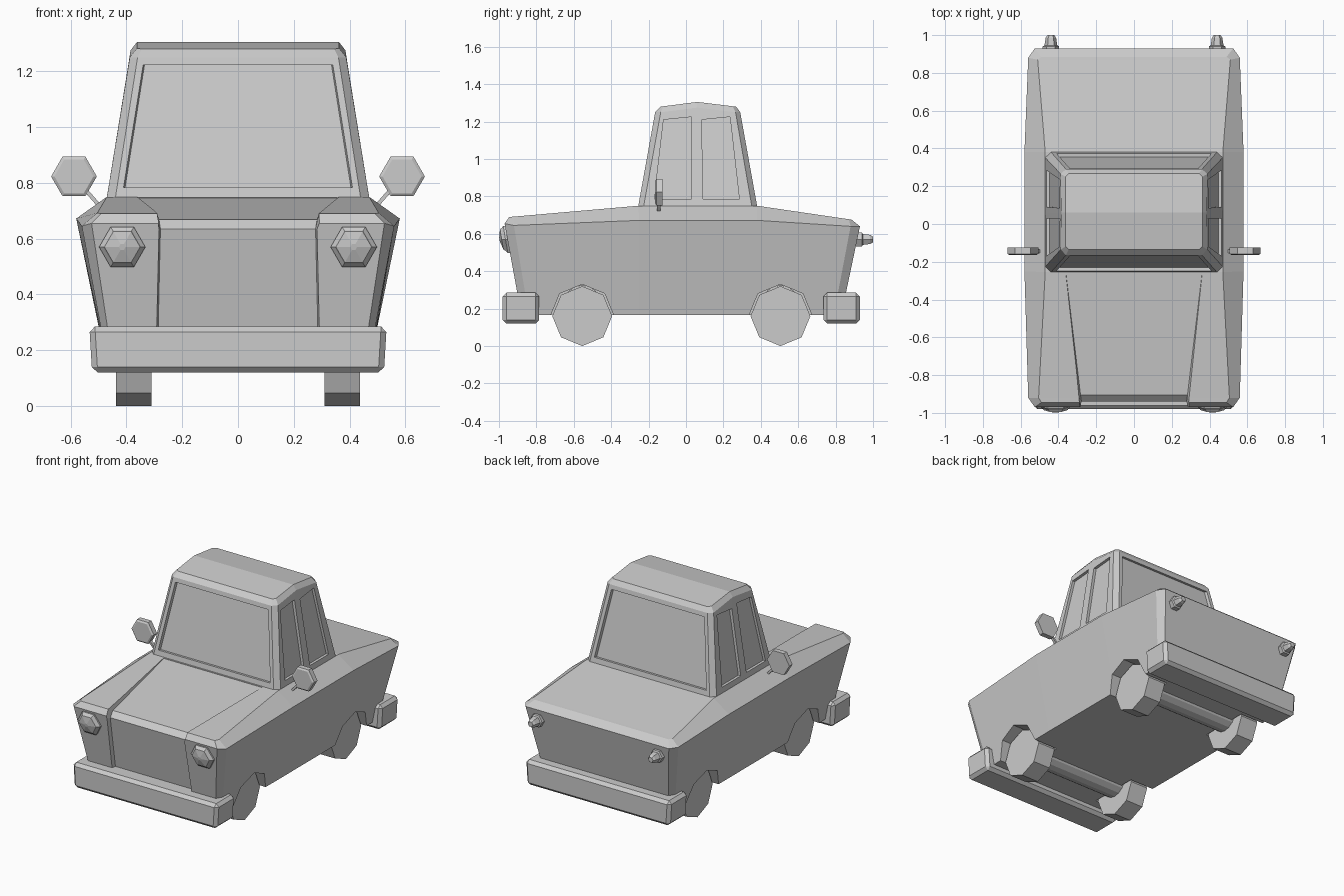
import bpy, bmesh, math

if "Cube" in bpy.data.objects:
    bpy.data.objects.remove(bpy.data.objects["Cube"])


def loft(name, rings):
    """Skin equal-length rings; caps are strips joining opposite ring points."""
    bm = bmesh.new()
    vs = [[bm.verts.new(p) for p in r] for r in rings]
    n = len(vs[0])
    for a, b in zip(vs, vs[1:]):
        for i in range(n):
            j = (i + 1) % n
            bm.faces.new((a[i], a[j], b[j], b[i]))
    for r in (vs[0], vs[-1]):
        for i in range(n // 2 - 1):
            bm.faces.new((r[i], r[i + 1], r[n - 2 - i], r[n - 1 - i]))
    bmesh.ops.recalc_face_normals(bm, faces=bm.faces)
    me = bpy.data.meshes.new(name)
    bm.to_mesh(me)
    bm.free()
    ob = bpy.data.objects.new(name, me)
    bpy.context.collection.objects.link(ob)
    return ob


def sym(half):
    """Complete a ring from its +x half."""
    return half + [(-x, y, z) for x, y, z in reversed(half)]


def turned(name, sides, axis, centre, steps, tilt=0.0):
    """Faceted turned part: steps are (position along axis, radius)."""
    rings = []
    for t, r in steps:
        ring = []
        for k in range(sides):
            a = 2 * math.pi * k / sides
            c, s = r * math.cos(a), r * math.sin(a)
            if axis == 'X':
                ring.append((t, centre[0] + c, centre[1] + s))
            else:
                ring.append((centre[0] + c, t + tilt * s, centre[1] + s))
        rings.append(ring)
    return loft(name, rings)


def apply_mod(ob, kind, **props):
    m = ob.modifiers.new(kind.title(), kind)
    for k, v in props.items():
        setattr(m, k, v)
    bpy.context.view_layer.objects.active = ob
    bpy.ops.object.modifier_apply(modifier=m.name)


def cut(ob, cutter):
    cutter.hide_render = True
    apply_mod(ob, 'BOOLEAN', operation='DIFFERENCE', solver='EXACT', object=cutter)
    bpy.data.objects.remove(cutter)


# Body shell: sill, belt line and shoulder layers
body = loft("body", [
    sym([(.45, -.88, .165), (.47, -.84, .165), (.475, -.25, .165),
         (.475, .38, .165), (.47, .79, .165), (.45, .83, .165)]),
    sym([(.525, -.97, .655), (.56, -.92, .645), (.58, -.25, .672),
         (.58, .38, .672), (.56, .88, .64), (.525, .93, .64)]),
    sym([(.49, -.945, .69), (.505, -.92, .692), (.47, -.255, .75),
         (.47, .38, .75), (.51, .87, .678), (.49, .885, .676)]),
])

# Recessed bonnet and grille panel between the wings
hood = [(.36, -.262, .746), (.283, -.905, .668), (.278, -.94, .635), (.29, -.84, .1)]
push = [(0, .1), (-.15, .1), (-.15, 0), (-.15, 0)]
cut(body, loft("hood_cutter", [
    sym(hood),
    sym([(x + .03, y + dy, z + dz) for (x, y, z), (dy, dz) in zip(hood, push)])]))

# Wheels, arches and axles
for y, end in ((-.555, "front"), (.505, "rear")):
    for s, side in ((1, "right"), (-1, "left")):
        cut(body, turned("arch_cutter", 8, 'X', (y, .16), [(s * .3, .17), (s * .7, .17)]))
        turned(f"{end}_{side}_wheel", 8, 'X', (y, .16), [(s * .31, .16), (s * .437, .16)])
    axle = turned(f"{end}_axle", 16, 'X', (y, .225), [(-.32, .1), (.32, .1)])

# Cabin: sloped pillars with cut corners and a gently crowned roof
cabin = loft("cabin", [
    sym([(.447, -.264, .7), (.478, -.235, .7), (.478, .06, .7),
         (.478, .36, .7), (.447, .389, .7)]),
    sym([(.36, -.165, 1.25), (.388, -.135, 1.25), (.385, .06, 1.275),
         (.388, .265, 1.25), (.36, .29, 1.25)]),
    sym([(.345, -.135, 1.28), (.362, -.12, 1.282), (.362, .06, 1.305),
         (.362, .25, 1.282), (.345, .268, 1.28)]),
])

# Windscreen and rear window recesses
for front in (True, False):
    def face_y(z):
        return -.255 + .18 * (z - .75) if front else .38 - .18 * (z - .75)
    d = 1 if front else -1
    cut(cabin, loft("screen_cutter", [
        sym([(.415 - g, face_y(.785) + o * d, .785 - g / 3),
             (.345 - g, face_y(1.22) + o * d, 1.22 + g / 3)])
        for o, g in ((-.05, -.01), (.018, .01))]))

# Side window recesses
for s in (1, -1):
    for y0, y1, y2, y3 in ((-.17, .03, .03, -.12), (.09, .285, .235, .085)):
        quad = ((y0, .785), (y1, .785), (y2, 1.225), (y3, 1.21))
        cut(cabin, loft("window_cutter", [
            [(s * (.47 - .164 * (z - .75) + o), y, z) for y, z in quad]
            for o in (.05, -.018)]))

# Bumpers
for y0, y1, name in ((-.98, -.785, "front_bumper"), (.735, .93, "rear_bumper")):
    b = loft(name, [sym([(w, y0, z), (w, y1, z)]) for w, z in ((.523, .12), (.533, .285))])
    apply_mod(b, 'BEVEL', width=.02, segments=1)

for s, side in ((1, "right"), (-1, "left")):
    # Headlamps with raised lenses
    turned(side + "_headlamp", 6, 'Y', (s * .415, .57),
           [(-.925, .083), (-.965, .083), (-.978, .068), (-.985, .064), (-.997, .012)], -.17)
    # Tail lamps
    turned(side + "_tail_lamp", 6, 'Y', (s * .44, .57),
           [(.9, .044), (.94, .044), (.945, .034), (.985, .028), (1.0, .018)])
    # Door mirrors on short stalks
    turned(side + "_mirror", 6, 'Y', (s * .588, .823),
           [(-.165, .07), (-.158, .082), (-.125, .082)])
    loft(side + "_mirror_stalk", [
        [(s * x + dx, -.145 + dy, z) for dx, dy in
         ((-.009, -.009), (.009, -.009), (.009, .009), (-.009, .009))]
        for x, z in ((.49, .71), (.56, .79))])
